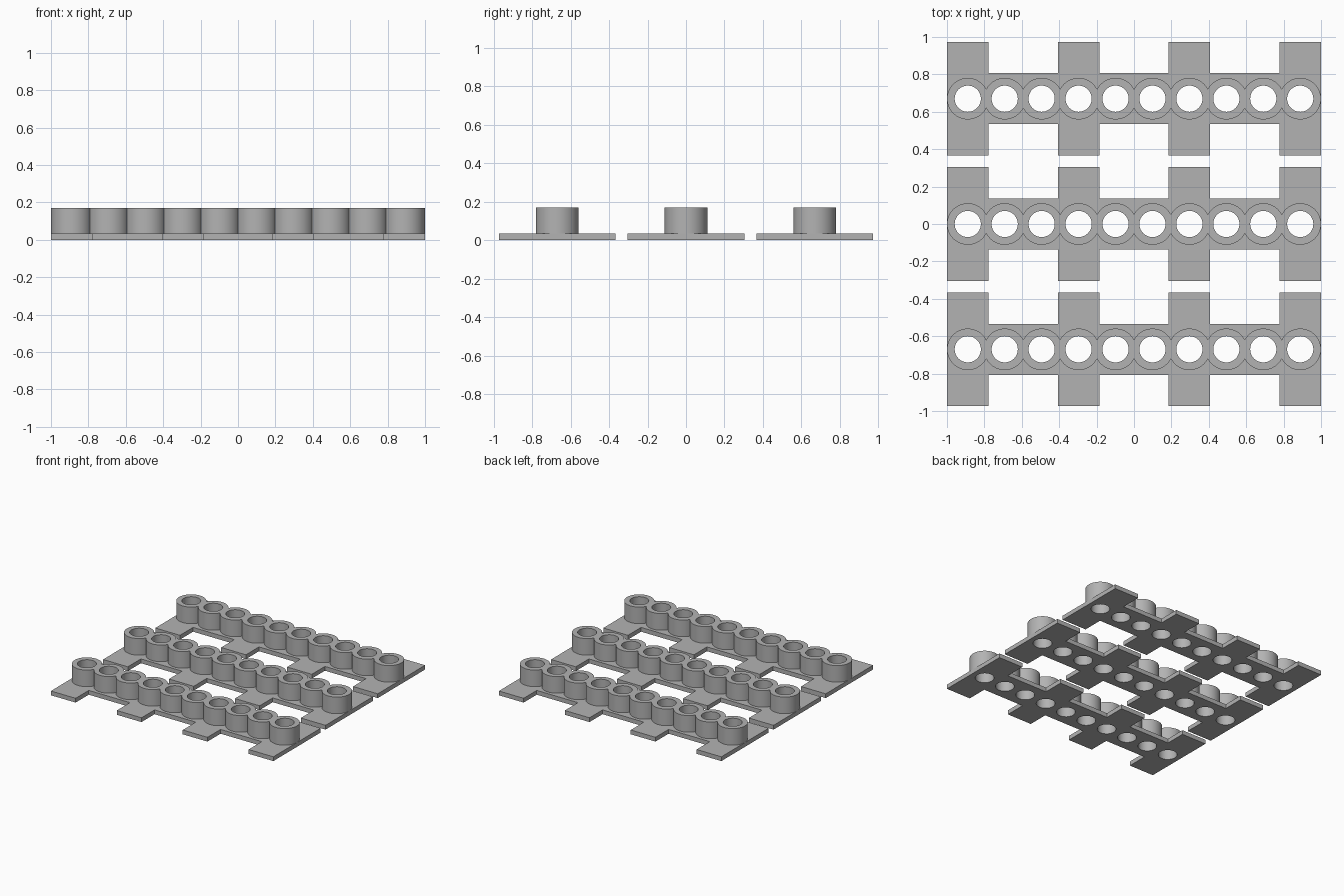
import bpy, bmesh
from math import sin, cos, acos, pi

if "Cube" in bpy.data.objects:
    bpy.data.objects.remove(bpy.data.objects["Cube"])

COUNT, PITCH = 10, 0.1975
OUTER, HOLE = 0.111, 0.07
PLATE_H, TOTAL_H = 0.035, 0.17
RAIL_HALF, TAB_HALF, TAB_W = 0.136, 0.304, 0.222
ROW_STEP = 0.67
centres = [(i - (COUNT - 1) / 2) * PITCH for i in range(COUNT)]

grey = bpy.data.materials.new("light grey")
grey.use_nodes = True
colour = (0.45, 0.45, 0.45, 1)
grey.diffuse_color = colour
grey.node_tree.nodes["Principled BSDF"].inputs["Base Color"].default_value = colour


def prism(name, outlines, z0, z1):
    """Extrude closed outlines between two heights."""
    bm = bmesh.new()
    for pts in outlines:
        face = bm.faces.new([bm.verts.new((x, y, z0)) for x, y in pts])
        top = bmesh.ops.extrude_face_region(bm, geom=[face])["geom"]
        verts = [v for v in top if isinstance(v, bmesh.types.BMVert)]
        bmesh.ops.translate(bm, vec=(0, 0, z1 - z0), verts=verts)
    bmesh.ops.recalc_face_normals(bm, faces=bm.faces)
    mesh = bpy.data.meshes.new(name)
    bm.to_mesh(mesh)
    bm.free()
    mesh.materials.append(grey)
    ob = bpy.data.objects.new(name, mesh)
    bpy.context.collection.objects.link(ob)
    return ob


def mirrored(half):
    """Close an upper outline with its reflection across the x axis."""
    return half + [(x, -y) for x, y in reversed(half) if abs(y) > 1e-5]


def combine(ob, other, operation):
    mod = ob.modifiers.new(operation.title(), "BOOLEAN")
    mod.operation, mod.object, mod.solver = operation, other, "EXACT"
    bpy.context.view_layer.objects.active = ob
    bpy.ops.object.modifier_apply(modifier=mod.name)
    bpy.data.objects.remove(other)


# Plate outline: a rail with a wide tab under every third tube
upper = []
for x in centres[::3]:
    a, b = x - TAB_W / 2, x + TAB_W / 2
    upper += [(a, RAIL_HALF), (a, TAB_HALF), (b, TAB_HALF), (b, RAIL_HALF)]
upper = upper[1:-1]

# Tube outline: overlapping circles merged into one scalloped wall
crossing = acos(PITCH / 2 / OUTER)
scallop = []
for i, x in enumerate(centres):
    start = pi if i == 0 else pi - crossing
    end = 0 if i == COUNT - 1 else crossing
    steps = 24
    for k in range(0 if i == 0 else 1, steps + 1):
        t = start + (end - start) * k / steps
        scallop.append((x + OUTER * cos(t), OUTER * sin(t)))

circles = [[(x + HOLE * cos(2 * pi * k / 48), HOLE * sin(2 * pi * k / 48))
            for k in range(48)] for x in centres]

# One rack: plate joined to the tube wall, then drilled through
rack = prism("middle_tube_rack", [mirrored(upper)], 0, PLATE_H)
combine(rack, prism("tube_wall", [mirrored(scallop)], 0.01, TOTAL_H), "UNION")
combine(rack, prism("drill", circles, -0.1, 0.3), "DIFFERENCE")

bpy.ops.object.select_all(action="DESELECT")
rack.select_set(True)
bpy.context.view_layer.objects.active = rack
bpy.ops.object.shade_smooth_by_angle(angle=0.5)

# Repeat the rack in front and behind
for name, side in (("front_tube_rack", -1), ("back_tube_rack", 1)):
    copy = rack.copy()
    copy.name = name
    copy.location.y = side * ROW_STEP
    bpy.context.collection.objects.link(copy)
